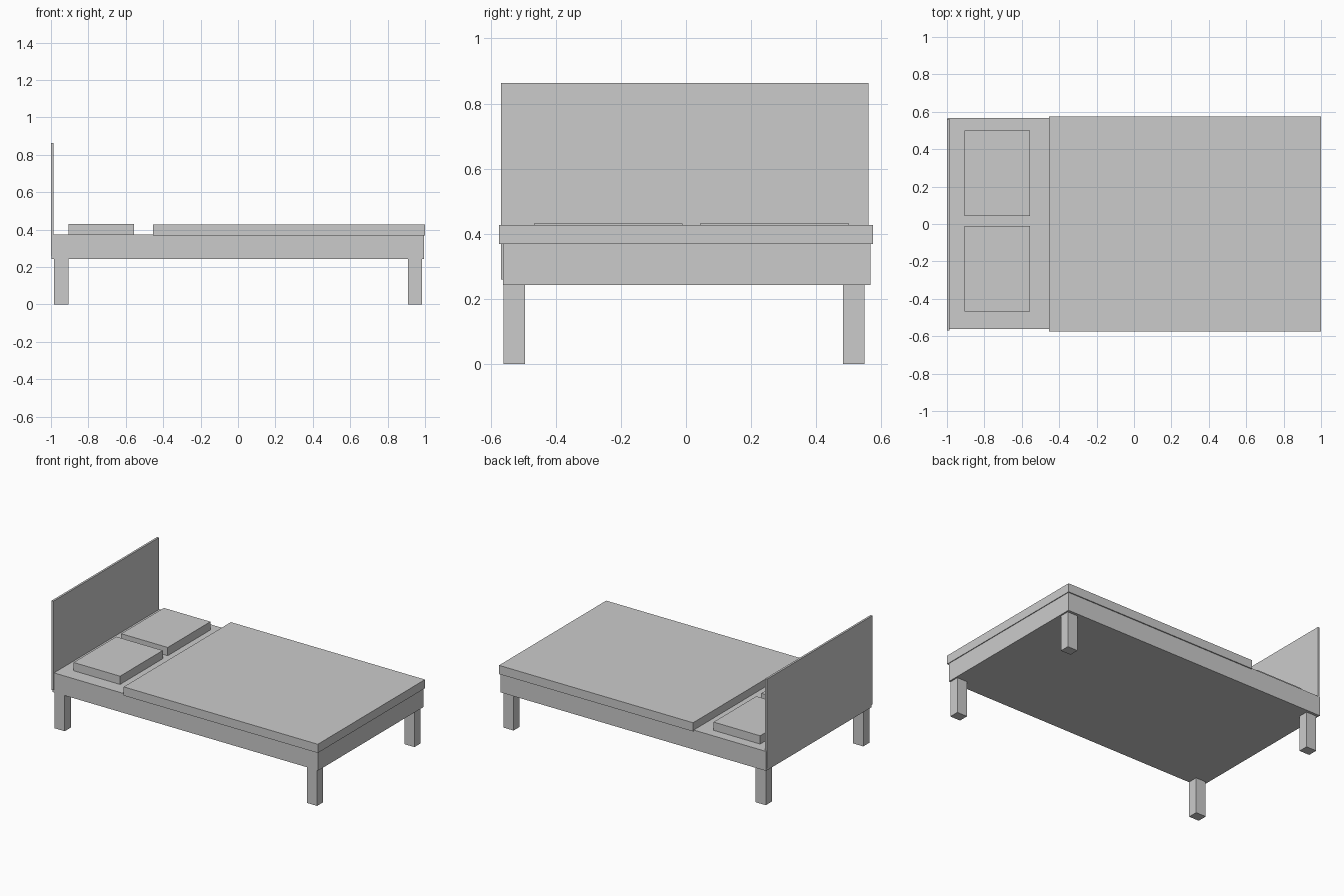
import bpy
from mathutils import Vector

if "Cube" in bpy.data.objects:
    bpy.data.objects.remove(bpy.data.objects["Cube"])


def box(name, x, y, z):
    """Box spanning the given (min, max) ranges."""
    lo, hi = Vector((x[0], y[0], z[0])), Vector((x[1], y[1], z[1]))
    bpy.ops.mesh.primitive_cube_add(size=1, location=(lo + hi) / 2)
    ob = bpy.context.object
    ob.name = name
    ob.scale = hi - lo
    bpy.ops.object.transform_apply(location=False, rotation=False, scale=True)
    return ob


# Bed base and headboard
box("bed_base", (-0.997, 0.995), (-0.562, 0.567), (0.243, 0.375))
box("headboard", (-1.0, -0.986), (-0.569, 0.561), (0.26, 0.863))

# Blanket, slightly wider than the base
box("blanket", (-0.455, 1.0), (-0.574, 0.574), (0.368, 0.427))

# Two pillows
for side, y in (("front", (-0.467, -0.01)), ("back", (0.043, 0.5))):
    box(side + "_pillow", (-0.906, -0.557), y, (0.37, 0.431))

# Four legs
for end, x in (("head", (-0.983, -0.907)), ("foot", (0.909, 0.985))):
    for side, y in (("front", (-0.56, -0.494)), ("back", (0.483, 0.549))):
        box(f"{end}_{side}_leg", x, y, (0.0, 0.245))
